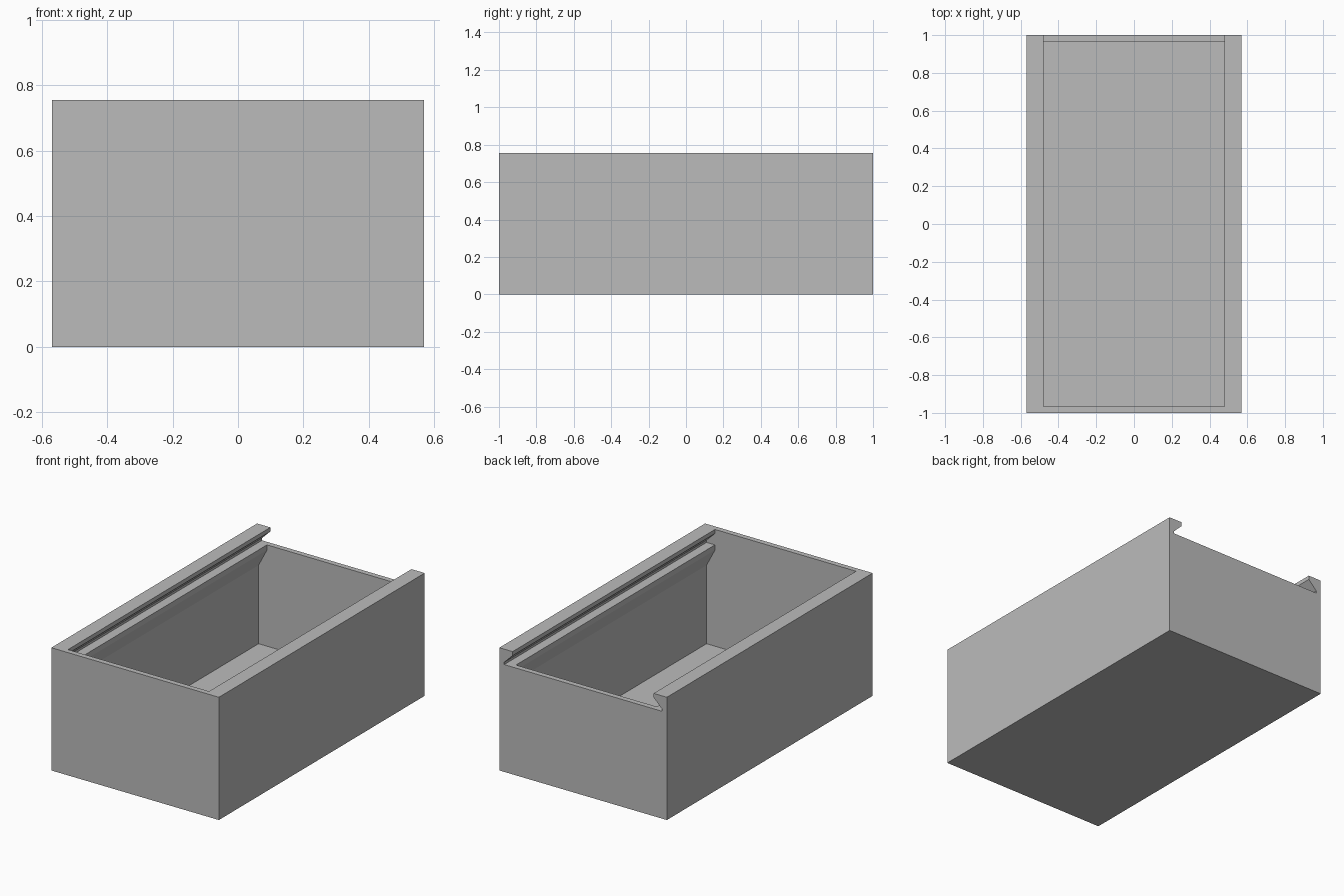
import bpy
import bmesh

cube = bpy.data.objects.get("Cube")
if cube:
    bpy.data.objects.remove(cube, do_unlink=True)

# Main dimensions
HALF_W, HALF_L, HEIGHT = 0.57, 1.0, 0.755
WALL, FLOOR = 0.033, 0.037
LIP_X = 0.48            # inner edge of rails and ledges
SLOT_Z = 0.66           # top of ledges and of the low back wall
INNER_X, INNER_Y = HALF_W - WALL, HALF_L - WALL

grey = bpy.data.materials.new("plain_grey")
grey.use_nodes = True
colour = (0.5, 0.5, 0.5, 1.0)
grey.diffuse_color = colour
grey.node_tree.nodes["Principled BSDF"].inputs["Base Color"].default_value = colour


def extrude_profile(name, half_profile, y0, y1):
    """Mirror a right-hand (x, z) profile across x = 0 and extrude it along y."""
    outline = half_profile + [(-x, z) for x, z in reversed(half_profile)]
    bm = bmesh.new()
    face = bm.faces.new([bm.verts.new((x, y0, z)) for x, z in outline])
    result = bmesh.ops.extrude_face_region(bm, geom=[face])
    verts = [v for v in result["geom"] if isinstance(v, bmesh.types.BMVert)]
    bmesh.ops.translate(bm, verts=verts, vec=(0, y1 - y0, 0))
    bmesh.ops.recalc_face_normals(bm, faces=bm.faces)
    mesh = bpy.data.meshes.new(name)
    bm.to_mesh(mesh)
    bm.free()
    mesh.materials.append(grey)
    obj = bpy.data.objects.new(name, mesh)
    bpy.context.collection.objects.link(obj)
    return obj


# Solid outer block
box = extrude_profile("sliding_lid_box", [(HALF_W, 0), (HALF_W, HEIGHT)], -HALF_L, HALF_L)

# Inner cavity, narrowing under the ledges that carry the lid
cavity = extrude_profile("cavity_cutter", [
    (INNER_X, FLOOR), (INNER_X, 0.52), (LIP_X, 0.628), (LIP_X, 0.7),
], -INNER_Y, INNER_Y)

# Dovetail lid slot, open through the back
slot = extrude_profile("lid_slot_cutter", [
    (INNER_X, SLOT_Z), (INNER_X, SLOT_Z + 0.014),
    (LIP_X, HEIGHT - 0.025), (LIP_X, HEIGHT + 0.1),
], -INNER_Y, HALF_L + 0.1)

# Cut both from the block and keep the evaluated result
for cutter in (cavity, slot):
    cutter.hide_render = True
    mod = box.modifiers.new(cutter.name, "BOOLEAN")
    mod.operation = "DIFFERENCE"
    mod.solver = "EXACT"
    mod.object = cutter

bpy.context.view_layer.update()
evaluated = box.evaluated_get(bpy.context.evaluated_depsgraph_get())
final = bpy.data.meshes.new_from_object(evaluated)
box.modifiers.clear()
box.data = final
for cutter in (cavity, slot):
    bpy.data.objects.remove(cutter, do_unlink=True)
